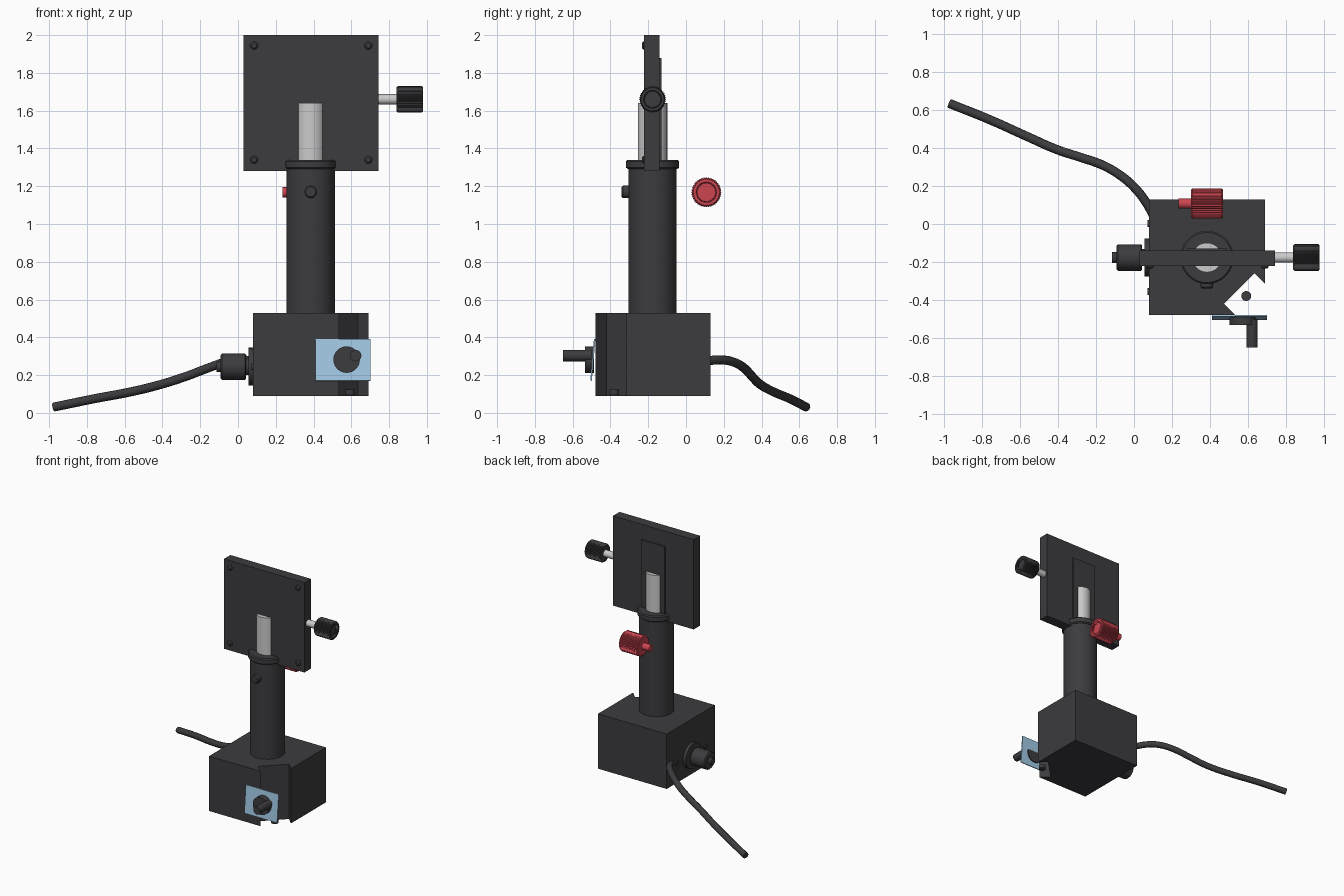
import bpy, bmesh, math
from mathutils import Vector

if "Cube" in bpy.data.objects:
    bpy.data.objects.remove(bpy.data.objects["Cube"])


def material(name, rgb):
    m = bpy.data.materials.new(name)
    m.diffuse_color = (*rgb, 1)
    m.use_nodes = True
    m.node_tree.nodes["Principled BSDF"].inputs["Base Color"].default_value = m.diffuse_color
    return m


DARK = material("dark_grey", (0.045, 0.045, 0.05))
STEEL = material("light_steel", (0.75, 0.75, 0.75))
RED = material("red", (0.6, 0.06, 0.08))
BLUE = material("light_blue", (0.36, 0.58, 0.78))


def finish(name, bm, mat, smooth=True):
    bmesh.ops.recalc_face_normals(bm, faces=bm.faces[:])
    me = bpy.data.meshes.new(name)
    bm.to_mesh(me)
    bm.free()
    ob = bpy.data.objects.new(name, me)
    bpy.context.collection.objects.link(ob)
    me.materials.append(mat)
    if smooth:
        bpy.ops.object.select_all(action='DESELECT')
        ob.select_set(True)
        bpy.context.view_layer.objects.active = ob
        bpy.ops.object.shade_smooth_by_angle(angle=math.radians(35))
    return ob


def box(name, lo, hi, mat=DARK):
    bm = bmesh.new()
    bmesh.ops.create_cube(bm, size=1)
    for v in bm.verts:
        v.co = [(a + b) / 2 + c * (b - a) for a, b, c in zip(lo, hi, v.co)]
    return finish(name, bm, mat, False)


def lathe(name, start, axis, profile, mat=DARK, n=40, knurl=0.0):
    """Spin (radius, distance along axis) points; knurl pulls in every other side."""
    q = Vector((0, 0, 1)).rotation_difference(Vector(axis))
    bm = bmesh.new()
    rings = []
    for r, h in profile:
        ring = []
        for i in range(n):
            a = 2 * math.pi * i / n
            rr = r - (knurl if i % 2 else 0)
            p = Vector((rr * math.cos(a), rr * math.sin(a), h))
            ring.append(bm.verts.new(Vector(start) + q @ p))
        rings.append(ring)
    for a, b in zip(rings, rings[1:]):
        for i in range(n):
            j = (i + 1) % n
            bm.faces.new((a[i], a[j], b[j], b[i]))
    bm.faces.new(rings[0])
    bm.faces.new(rings[-1])
    return finish(name, bm, mat)


def cyl(name, start, axis, r, length, mat=DARK, n=32):
    return lathe(name, start, axis, [(r, 0), (r, length)], mat, n)


def knob(name, start, axis, r, length, mat=DARK):
    """Knurled knob with a dished outer end."""
    prof = [(r * 0.9, 0), (r, 0.008), (r, length - 0.008), (r * 0.9, length),
            (r * 0.7, length), (r * 0.65, length - 0.02)]
    return lathe(name, start, axis, prof, mat, 80, 0.005)


CX, CY = 0.385, -0.177
X, Y, Z = (1, 0, 0), (0, 1, 0), (0, 0, 1)
NX, NY = (-1, 0, 0), (0, -1, 0)

# Base block with a slot across its front right corner
outline = [(0.08, -0.48), (0.535, -0.48), (0.475, -0.42), (0.635, -0.26),
           (0.69, -0.315), (0.69, 0.13), (0.08, 0.13)]
bm = bmesh.new()
face = bm.faces.new([bm.verts.new((x, y, 0.09)) for x, y in outline])
ext = bmesh.ops.extrude_face_region(bm, geom=[face])
bmesh.ops.translate(bm, vec=(0, 0, 0.44),
                    verts=[g for g in ext["geom"] if isinstance(g, bmesh.types.BMVert)])
finish("base_block", bm, DARK, False)
cyl("slot_pin", (0.592, -0.38, 0.095), Z, 0.026, 0.03)

# Column, collar and inner rod
cyl("column", (CX, CY, 0.52), Z, 0.128, 0.78, n=48)
lathe("column_collar", (CX, CY, 1.29), Z,
      [(0.13, 0), (0.14, 0.008), (0.14, 0.042), (0.132, 0.05)], n=48)
cyl("inner_rod", (CX, CY, 1.3), Z, 0.078, 0.34, STEEL)
lathe("column_screw", (CX, CY - 0.12, 1.17), NY, [(0.033, 0), (0.033, 0.036), (0.026, 0.044)], n=24)

# Mounting plate with back rail and corner screws
box("mounting_plate", (0.03, -0.222, 1.28), (0.745, -0.14, 2.0))
box("plate_back_rail", (0.28, -0.145, 1.34), (0.49, -0.13, 1.88))
for sx in (0.085, 0.69):
    for sz in (1.34, 1.945):
        lathe("plate_screw", (sx, -0.218, sz), NY, [(0.021, 0), (0.021, 0.008), (0.013, 0.016)], n=20)

# Plate adjusting knob on the right
cyl("plate_knob_shaft", (0.74, CY, 1.66), X, 0.027, 0.105, STEEL)
knob("plate_knob", (0.84, CY, 1.66), X, 0.071, 0.14)

# Red clamp knob behind the column
cyl("clamp_knob_shaft", (0.305, 0.108, 1.168), NX, 0.027, 0.07, RED)
knob("clamp_knob", (0.30, 0.108, 1.168), X, 0.08, 0.17, RED)

# Flange, connector and screws on the left of the base
cyl("connector_flange", (0.09, CY, 0.245), NX, 0.1, 0.035)
cyl("connector_neck", (0.06, CY, 0.245), NX, 0.045, 0.03)
lathe("connector_body", (0.042, CY, 0.245), NX,
      [(0.064, 0), (0.07, 0.006), (0.07, 0.126), (0.062, 0.134)])
cyl("connector_tip", (-0.085, CY, 0.245), NX, 0.028, 0.03)
for dy in (-0.18, 0.18):
    cyl("flange_screw", (0.085, CY + dy, 0.245), NX, 0.018, 0.014, n=20)

# Blue guard plate, slightly tilted, with its clamp disc and handle
guard = box("guard_plate", (-0.145, -0.004, -0.111), (0.145, 0.004, 0.111), BLUE)
guard.location = (0.556, -0.493, 0.281)
guard.rotation_euler = (math.radians(-5), 0, 0)
cyl("guard_disc", (0.575, -0.487, 0.282), NY, 0.07, 0.047)
cyl("guard_handle", (0.623, -0.5, 0.303), NY, 0.03, 0.152)

# Trailing cable
path = [(0.10, 0.05, 0.27), (0.06, 0.12, 0.277), (0.0, 0.195, 0.28), (-0.07, 0.255, 0.268),
        (-0.16, 0.308, 0.237), (-0.27, 0.348, 0.195), (-0.40, 0.39, 0.153), (-0.56, 0.46, 0.113),
        (-0.76, 0.55, 0.075), (-0.974, 0.636, 0.031)]
cu = bpy.data.curves.new("cable", 'CURVE')
cu.dimensions = '3D'
cu.bevel_depth = 0.024
cu.bevel_resolution = 4
cu.use_fill_caps = True
cu.resolution_u = 6
sp = cu.splines.new('BEZIER')
sp.bezier_points.add(len(path) - 1)
for p, co in zip(sp.bezier_points, path):
    p.co = co
    p.handle_left_type = p.handle_right_type = 'AUTO'
cable = bpy.data.objects.new("cable", cu)
bpy.context.collection.objects.link(cable)
cu.materials.append(DARK)
